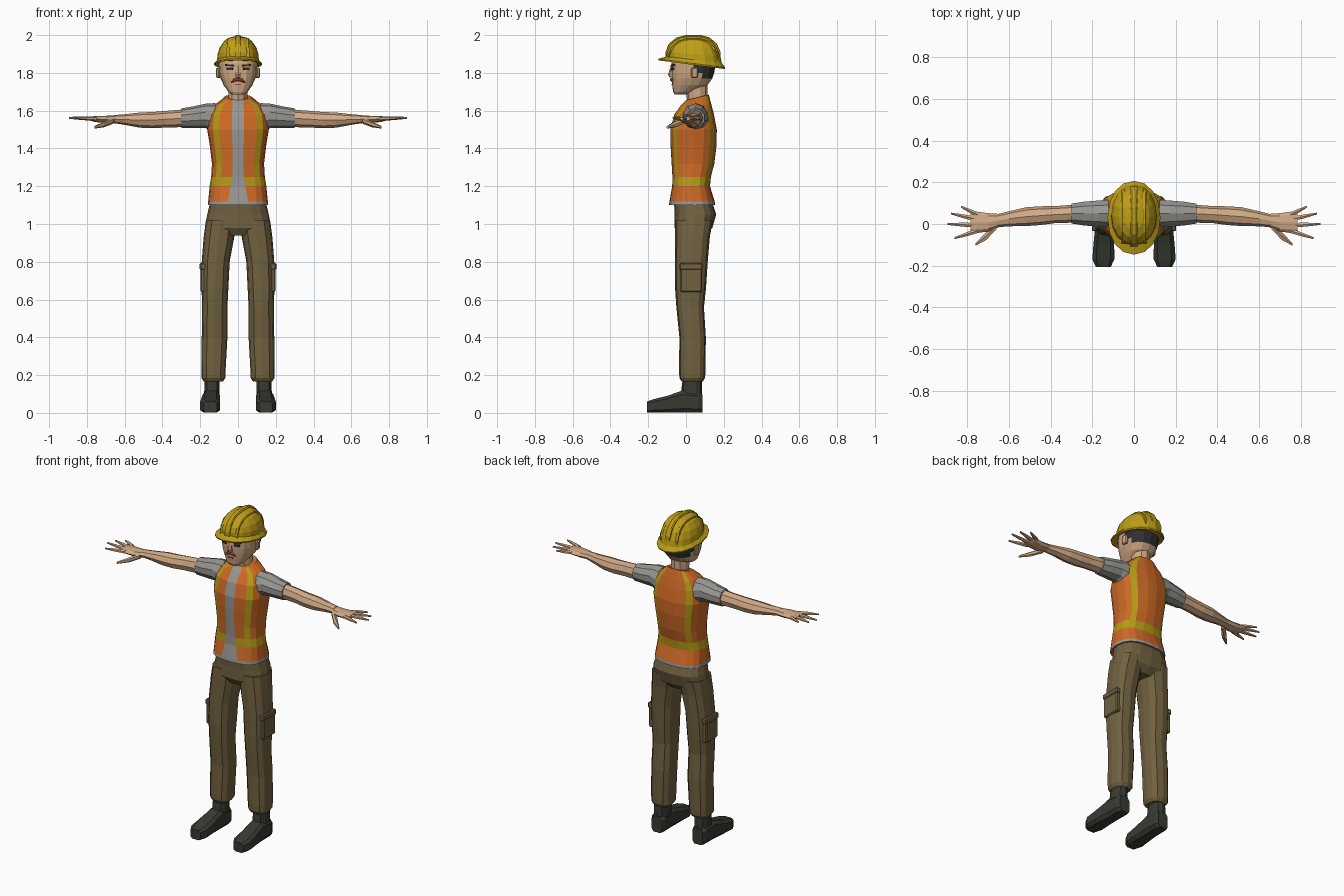
import bpy, bmesh, math
from mathutils import Matrix, Vector


def material(name, r, g, b):
    m = bpy.data.materials.new(name)
    m.diffuse_color = tuple((c / 255) ** 2.2 for c in (r, g, b)) + (1.0,)
    return m


SKIN = material("skin", 208, 168, 132)
ORANGE = material("vest_orange", 205, 105, 42)
STRIPE = material("reflective_yellow", 180, 153, 28)
SHIRT = material("shirt_grey", 150, 149, 144)
PANTS = material("trouser_brown", 112, 97, 66)
BOOT = material("boot_dark", 58, 61, 53)
YELLOW = material("helmet_yellow", 190, 158, 28)
HAIR = material("hair_dark", 52, 52, 54)
AUBURN = material("moustache_auburn", 165, 78, 42)


def finish(name, bm, mats, mirror=False):
    bmesh.ops.recalc_face_normals(bm, faces=bm.faces[:])
    me = bpy.data.meshes.new(name)
    bm.to_mesh(me)
    bm.free()
    for m in mats:
        me.materials.append(m)
    ob = bpy.data.objects.new(name, me)
    bpy.context.collection.objects.link(ob)
    if mirror:
        ob.modifiers.new("mirror", 'MIRROR').use_mirror_merge = False
    return ob


def skin_rings(name, rings, mats, rule=None, mirror=False):
    """Bridge point rings into a capped skin; rule(row, column, centre) picks the colour."""
    bm = bmesh.new()
    vs = [[bm.verts.new(p) for p in r] for r in rings]
    n = len(vs[0])
    for r in range(len(vs) - 1):
        for i in range(n):
            j = (i + 1) % n
            f = bm.faces.new((vs[r][i], vs[r][j], vs[r + 1][j], vs[r + 1][i]))
            if rule:
                f.material_index = rule(r, i, f.calc_center_median())
    bm.faces.new(vs[0])
    bm.faces.new(vs[-1])
    return finish(name, bm, mats, mirror)


def loft(name, axis, rows, mat, n=8, p=2.0, off=0.0, mirror=False, warp=None, rule=None):
    """Rows are (position, centre a, centre b, radius a, radius b) along an axis."""
    rings = []
    for t, ca, cb, ra, rb in rows:
        ring = []
        for i in range(n):
            ang = 2 * math.pi * (i + off) / n - math.pi / 2
            c, s = math.cos(ang), math.sin(ang)
            a = ca + ra * math.copysign(abs(c) ** (2 / p), c)
            b = cb + rb * math.copysign(abs(s) ** (2 / p), s)
            v = Vector({'x': (t, a, b), 'y': (a, t, b), 'z': (a, b, t)}[axis])
            ring.append(warp(v) if warp else v)
        rings.append(ring)
    return skin_rings(name, rings, mat if isinstance(mat, list) else [mat], rule, mirror)


def box(name, loc, size, mat, rot=(0, 0, 0), bevel=0.0, mirror=True):
    bm = bmesh.new()
    bmesh.ops.create_cube(bm, size=1)
    bmesh.ops.scale(bm, vec=size, verts=bm.verts)
    if bevel:
        bmesh.ops.bevel(bm, geom=bm.edges[:], offset=bevel, segments=1, affect='EDGES')
    for ax, ang in zip('XYZ', rot):
        bmesh.ops.rotate(bm, cent=(0, 0, 0), matrix=Matrix.Rotation(ang, 3, ax), verts=bm.verts)
    bmesh.ops.translate(bm, vec=loc, verts=bm.verts)
    return finish(name, bm, [mat], mirror)


# Vest torso: columns follow the stripe edges and the open shirt front
def torso_ring(z, cy, rx, ry, w):
    front = [-1, -.95, -.82, -.62, -w, 0, w, .62, .82, .95, 1]
    pts = []
    for side, us in ((-1, front), (1, front[-2:0:-1])):
        for u in us:
            y = cy + side * ry * max(0, 1 - abs(u) ** 2.6) ** (1 / 2.6)
            dz = .25 * (y - cy) if z > 1.66 else 0
            pts.append((u * rx, y, z + dz))
    return pts


def vest_rule(row, col, c):
    if row == 0 or col in (4, 5):
        return 2
    if row == 2 or (row > 2 and col in (2, 7, 12, 17)):
        return 1
    return 0


TORSO = [(1.10, .032, .16, .122, .34), (1.118, .032, .158, .12, .34), (1.20, .027, .15, .1, .26),
         (1.25, .03, .142, .102, .22), (1.32, .037, .138, .113, .2), (1.42, .04, .15, .122, .2),
         (1.50, .04, .163, .123, .2), (1.58, .043, .155, .105, .2), (1.63, .055, .125, .08, .24),
         (1.67, .06, .072, .06, .4)]
skin_rings("vest", [torso_ring(*t) for t in TORSO], [ORANGE, STRIPE, SHIRT], vest_rule)

# Sleeves, arms and hands
loft("sleeve", 'x', [(.12, .05, 1.56, .07, .08), (.17, .05, 1.572, .066, .065),
                     (.24, .05, 1.565, .06, .057), (.30, .05, 1.56, .05, .052)], SHIRT, 10, mirror=True)
loft("arm", 'x', [(.28, .05, 1.56, .043, .047), (.38, .045, 1.555, .041, .044), (.45, .04, 1.55, .045, .043),
                  (.52, .035, 1.55, .045, .04), (.60, .025, 1.553, .036, .028),
                  (.66, .015, 1.555, .031, .021)], SKIN, mirror=True)
loft("palm", 'x', [(.64, .018, 1.555, .03, .02), (.70, .008, 1.553, .044, .02),
                   (.76, .008, 1.556, .052, .015), (.785, .008, 1.558, .046, .01)], SKIN, mirror=True)
for i, (y0, y1, tip) in enumerate([(.045, .083, .83), (.022, .05, .877), (-.006, 0, .895), (-.032, -.068, .862)]):
    ym, xm = (y0 + y1) / 2, (.75 + tip) / 2
    loft(f"finger_{i + 1}", 'x', [(.75, y0, 1.557, .013, .011), (xm, ym, 1.56, .011, .01),
                                  (tip, y1, 1.562, .005, .005)], SKIN, 6, mirror=True)
loft("thumb", 'x', [(.66, -.01, 1.547, .018, .016), (.71, -.058, 1.527, .022, .015),
                    (.76, -.098, 1.512, .007, .007)], SKIN, 6, mirror=True)

# Trousers with side pockets
loft("trouser_seat", 'z', [(1.125, 0, .036, .145, .10), (1.05, 0, .05, .163, .11), (.98, 0, .04, .176, .10),
                           (.94, 0, .035, .07, .07)], PANTS, 16, 2.5)
loft("trouser_leg", 'z', [(1.02, .09, .042, .08, .10), (.93, .101, .034, .081, .092), (.80, .118, .028, .074, .087),
                          (.66, .122, .024, .071, .082), (.56, .123, .022, .067, .073),
                          (.40, .124, .035, .068, .07), (.22, .13, .033, .064, .07),
                          (.185, .13, .033, .063, .068), (.165, .13, .033, .05, .055)],
     PANTS, 12, 2.6, mirror=True)
box("leg_pocket", (.18, .027, .705), (.036, .115, .13), PANTS, bevel=.006)
box("pocket_flap", (.181, .027, .775), (.043, .122, .036), PANTS, bevel=.006)

# Boots
loft("boot_shaft", 'z', [(.20, .138, .035, .04, .05), (.12, .138, .03, .042, .055),
                         (.05, .14, .025, .045, .06)], BOOT, 10, 2.5, mirror=True)
loft("boot_foot", 'y', [(.087, .14, .05, .036, .05), (.065, .141, .055, .047, .055), (-.02, .142, .06, .047, .06),
                        (-.10, .145, .046, .052, .046), (-.17, .147, .037, .055, .037),
                        (-.207, .147, .031, .036, .031)], BOOT, 8, 4, .5, mirror=True)

# Neck and head, with hair on the back and temples
loft("neck", 'z', [(1.60, 0, .065, .06, .06), (1.66, 0, .06, .053, .055), (1.76, 0, .055, .055, .06)], SKIN, 10)


def hair_rule(row, col, c):
    return int((c.z > 1.77 and c.y > .065) or (c.z > 1.80 and c.y > .02))


loft("head", 'z', [(1.685, 0, -.03, .032, .03), (1.70, 0, -.015, .052, .053), (1.735, 0, .02, .076, .093),
                   (1.77, 0, .032, .092, .107), (1.80, 0, .036, .099, .113), (1.85, 0, .04, .103, .118),
                   (1.91, 0, .04, .09, .10)], [SKIN, HAIR], 16, 2.5, rule=hair_rule)
box("ear", (.104, .045, 1.80), (.018, .034, .055), SKIN, (0, 0, .2), .005)
loft("nose", 'z', [(1.838, 0, -.072, .009, .008), (1.792, 0, -.078, .015, .017),
                   (1.776, 0, -.075, .015, .012)], SKIN, 6)
loft("moustache", 'x', [(0, -.075, 1.766, .011, .008), (.022, -.073, 1.761, .01, .009),
                        (.038, -.063, 1.748, .006, .005)], AUBURN, 6, mirror=True)
box("eyebrow", (.045, -.0705, 1.840), (.046, .009, .009), HAIR, (0, -.08, .3))
box("eye", (.043, -.0705, 1.822), (.032, .009, .014), HAIR, (0, 0, .27))
box("mouth", (0, -.0715, 1.738), (.034, .009, .006), AUBURN, mirror=False)


# Hard hat: tilted dome, brim and ridges
def tilt(v):
    v.z -= .13 * (v.y - .04) * max(0, min(1, 1 - (v.z - 1.86) / .08))
    return v


loft("helmet_dome", 'z', [(1.85, 0, .045, .112, .148), (1.90, 0, .04, .108, .142), (1.935, 0, .036, .097, .13),
                          (1.968, 0, .036, .074, .103), (1.987, 0, .038, .045, .068),
                          (1.993, 0, .04, .018, .035)], YELLOW, 16, 2.1, warp=tilt)
loft("helmet_brim", 'z', [(1.852, 0, .04, .10, .135), (1.842, 0, .03, .126, .175), (1.85, 0, .03, .127, .177),
                          (1.872, 0, .043, .108, .144)], YELLOW, 16, 2.1, warp=tilt)
ARCH = [(-.108, 1.895), (-.092, 1.938), (-.05, 1.972), (0, 1.985), (.08, 1.985), (.125, 1.972),
        (.164, 1.938), (.183, 1.895)]
loft("centre_ridge", 'y', [(y, 0, z, .017, .0162) for y, z in ARCH], YELLOW, 8, 4, .5)
loft("side_ridge", 'y', [(.04 + (y - .04) * .9, .05, z - .014, .01, .013) for y, z in ARCH],
     YELLOW, 8, 4, .5, mirror=True)
